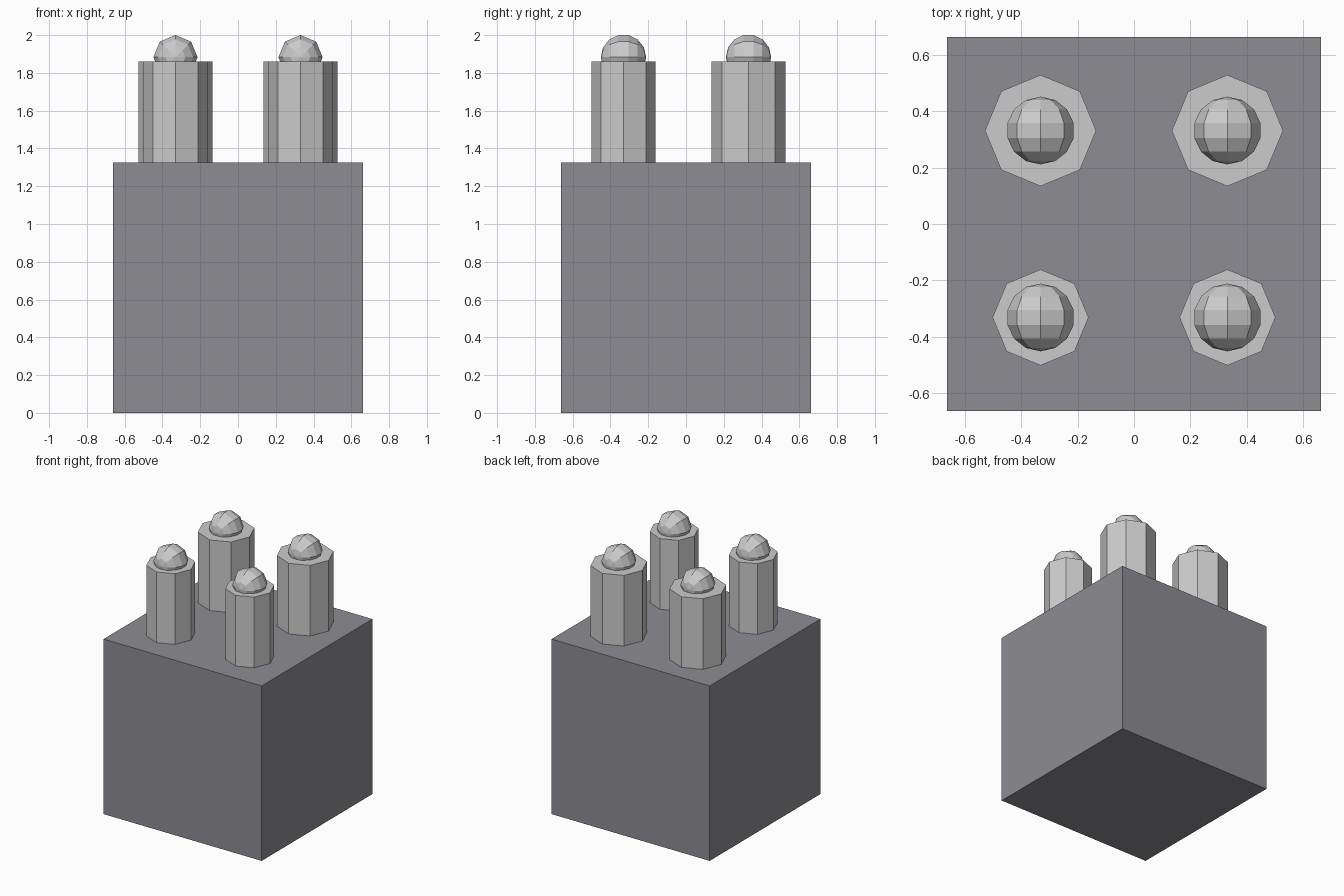
import bpy
from math import radians

if "Cube" in bpy.data.objects:
    bpy.data.objects.remove(bpy.data.objects["Cube"])

BOX = 1.325      # edge of the cube base
PEG_TOP = 1.86
DOME_R = 0.12

# Base block
bpy.ops.mesh.primitive_cube_add(size=BOX, location=(0, 0, BOX / 2))
base = bpy.context.object
base.name = "base_block"
mat = bpy.data.materials.new("dark_grey")
mat.diffuse_color = (0.27, 0.265, 0.29, 1)
mat.use_nodes = True
mat.node_tree.nodes["Principled BSDF"].inputs["Base Color"].default_value = mat.diffuse_color
base.data.materials.append(mat)


def stud(label, x, y, radius):
    # Octagonal peg with a corner on each axis
    bpy.ops.mesh.primitive_cylinder_add(
        vertices=8, radius=radius, depth=PEG_TOP - BOX,
        location=(x, y, (PEG_TOP + BOX) / 2))
    bpy.context.object.name = label + "_peg"
    # Faceted ball sunk into the peg, poles along y
    bpy.ops.mesh.primitive_uv_sphere_add(
        segments=8, ring_count=7, radius=DOME_R,
        location=(x, y, 1.883), rotation=(radians(90), 0, 0))
    bpy.context.object.name = label + "_ball"


# Slimmer pegs at the front, thicker at the back
for side, x in (("left", -0.331), ("right", 0.331)):
    stud("front_" + side, x, -0.331, 0.17)
    stud("back_" + side, x, 0.331, 0.197)
